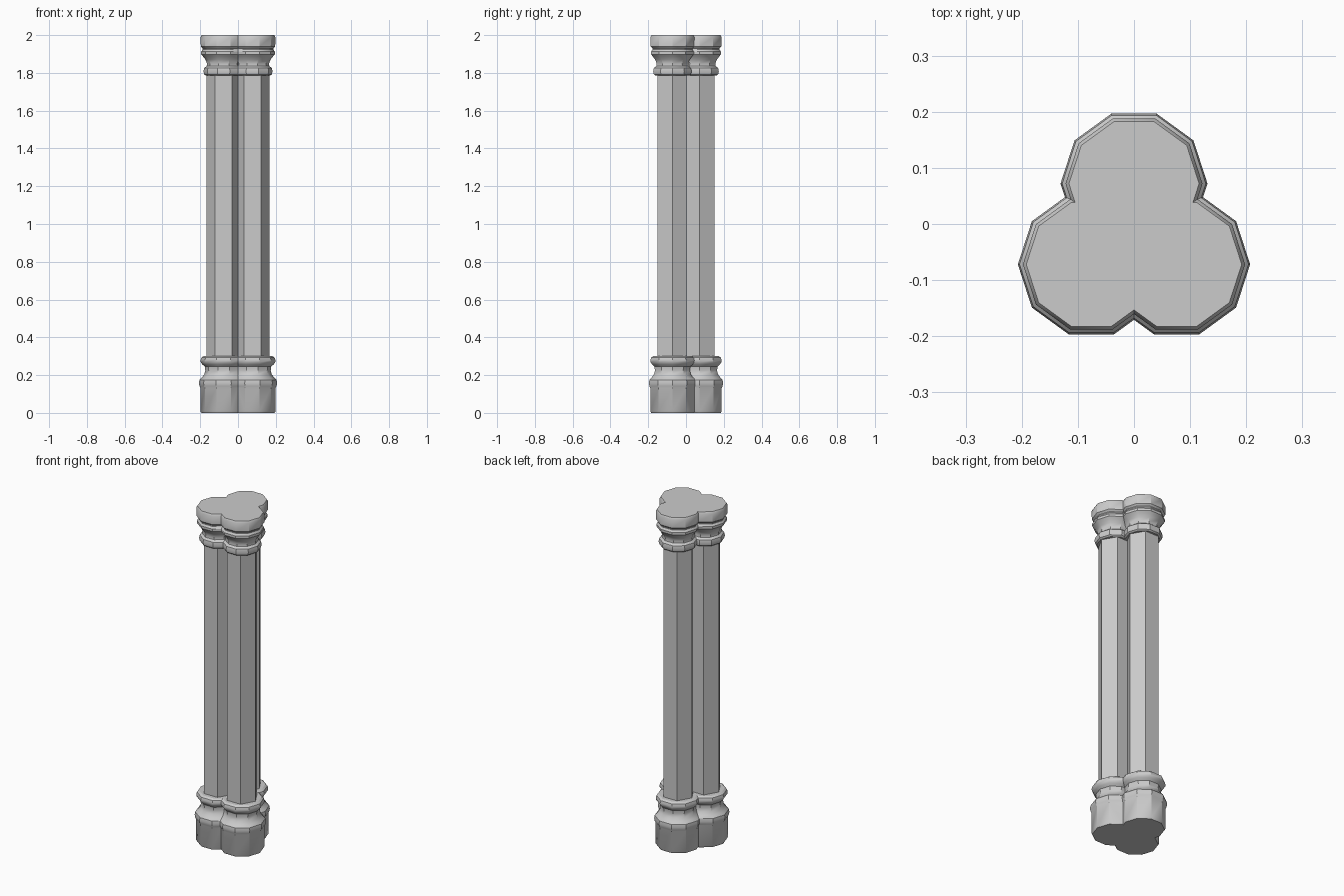
import bpy, bmesh, math

if "Cube" in bpy.data.objects:
    bpy.data.objects.remove(bpy.data.objects["Cube"])

# Lobe centres of the trefoil plan
LOBES = [(0.0, 0.072), (0.076, -0.072), (-0.076, -0.072)]


def lobe(name, centre, profile, sides):
    """Closed polygonal column turned from a (radius, z) profile."""
    bm = bmesh.new()
    rings = []
    for r, z in profile:
        rings.append([bm.verts.new((centre[0] + r * math.cos(2 * math.pi * i / sides),
                                    centre[1] + r * math.sin(2 * math.pi * i / sides), z))
                      for i in range(sides)])
    for a, b in zip(rings, rings[1:]):
        for i in range(sides):
            j = (i + 1) % sides
            bm.faces.new((a[i], a[j], b[j], b[i]))
    bm.faces.new(rings[0][::-1])
    bm.faces.new(rings[-1])
    me = bpy.data.meshes.new(name)
    bm.to_mesh(me)
    bm.free()
    ob = bpy.data.objects.new(name, me)
    bpy.context.collection.objects.link(ob)
    return ob


def trefoil(name, profile, sides):
    """Three lobes fused into one part."""
    parts = [lobe(name, c, profile, sides) for c in LOBES]
    main = parts[0]
    for other in parts[1:]:
        mod = main.modifiers.new("union", 'BOOLEAN')
        mod.operation = 'UNION'
        mod.solver = 'EXACT'
        mod.object = other
    bpy.ops.object.select_all(action='DESELECT')
    bpy.context.view_layer.objects.active = main
    main.select_set(True)
    for mod in list(main.modifiers):
        bpy.ops.object.modifier_apply(modifier=mod.name)
    for other in parts[1:]:
        bpy.data.objects.remove(other, do_unlink=True)
    bpy.ops.object.shade_smooth_by_angle(angle=math.radians(32))
    return main


# Hexagonal clustered shaft
trefoil("shaft", [(0.090, 0.28), (0.090, 1.82)], 6)

# Moulded base: plinth, lower roll, hollow, upper roll
trefoil("base", [
    (0.118, 0.0), (0.123, 0.008), (0.123, 0.132), (0.128, 0.142),
    (0.131, 0.158), (0.128, 0.175), (0.115, 0.188), (0.102, 0.205),
    (0.097, 0.225), (0.100, 0.245), (0.113, 0.257), (0.121, 0.268),
    (0.122, 0.280), (0.118, 0.293), (0.106, 0.301)], 10)

# Moulded capital: necking roll, bell, upper roll, top block
trefoil("capital", [
    (0.094, 1.785), (0.103, 1.792), (0.107, 1.808), (0.103, 1.826),
    (0.090, 1.836), (0.088, 1.850), (0.096, 1.870), (0.110, 1.888),
    (0.119, 1.898), (0.119, 1.912), (0.111, 1.924), (0.111, 1.930),
    (0.121, 1.940), (0.122, 1.990), (0.116, 2.0)], 10)
